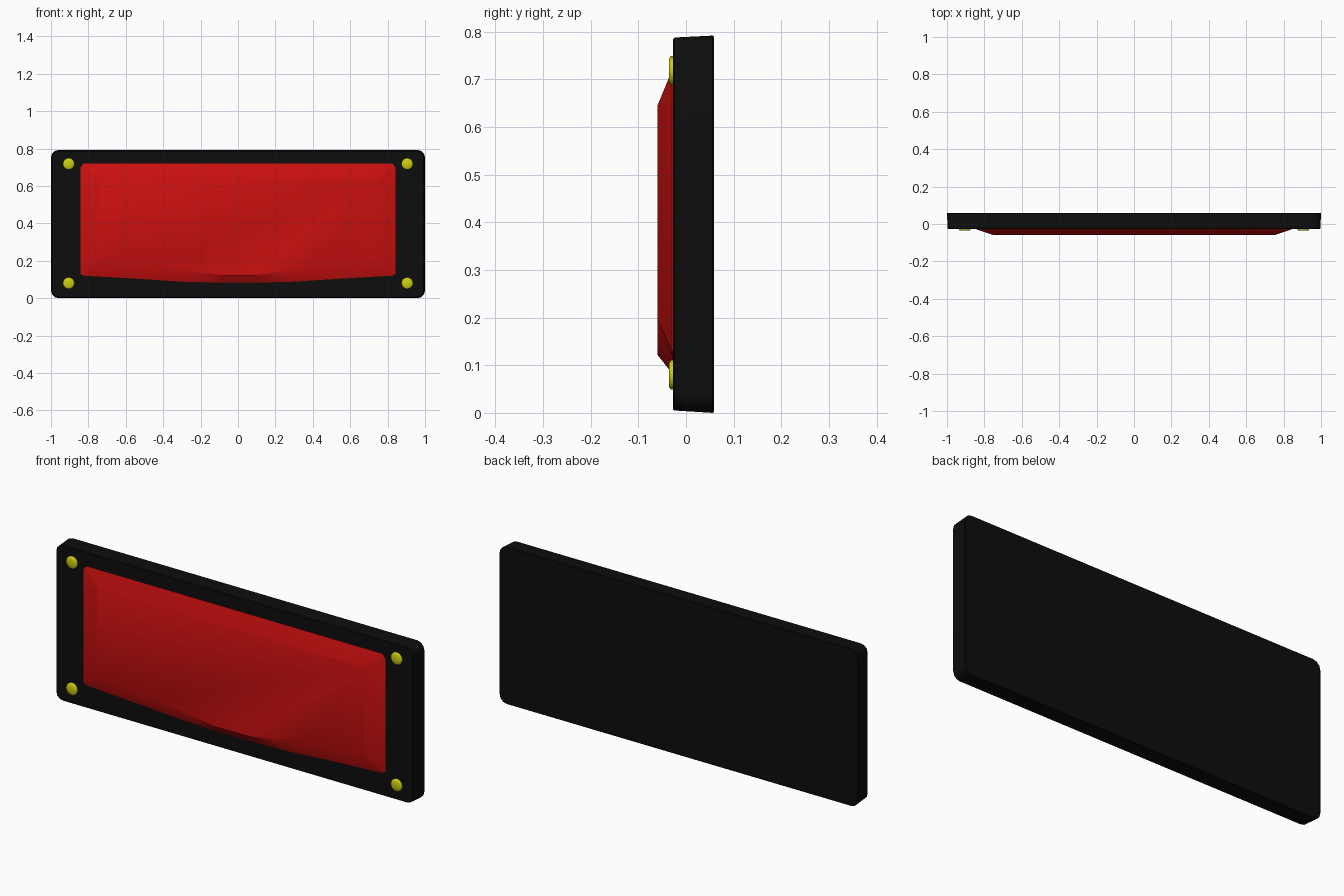
import bpy, bmesh, math
from mathutils import Vector

cube = bpy.data.objects.get("Cube")
if cube:
    bpy.data.objects.remove(cube, do_unlink=True)


def material(name, color):
    m = bpy.data.materials.new(name)
    m.use_nodes = True
    m.diffuse_color = (*color, 1)
    m.node_tree.nodes["Principled BSDF"].inputs["Base Color"].default_value = (*color, 1)
    return m


black = material("black", (0.004, 0.004, 0.004))
red = material("red", (0.62, 0.005, 0.005))
yellow = material("yellow", (0.62, 0.62, 0.005))


def loft(name, rings, mat, angle=30):
    """Skin matching (x, z) outlines placed at their y depths, capped at both ends."""
    bm = bmesh.new()
    loops = [[bm.verts.new((x, y, z)) for x, z in pts] for y, pts in rings]
    for a, b in zip(loops, loops[1:]):
        for i in range(len(a)):
            j = (i + 1) % len(a)
            bm.faces.new((a[i], a[j], b[j], b[i]))
    bm.faces.new(loops[0])
    bm.faces.new(loops[-1])
    bmesh.ops.recalc_face_normals(bm, faces=bm.faces)
    mesh = bpy.data.meshes.new(name)
    bm.to_mesh(mesh)
    bm.free()
    mesh.materials.append(mat)
    obj = bpy.data.objects.new(name, mesh)
    bpy.context.collection.objects.link(obj)
    bpy.ops.object.select_all(action="DESELECT")
    obj.select_set(True)
    bpy.context.view_layer.objects.active = obj
    bpy.ops.object.shade_smooth_by_angle(angle=math.radians(angle))
    return obj


def rounded(half_x, low, high, r, steps=3):
    """Rounded rectangle outline."""
    pts = []
    for k, (sx, z) in enumerate([(1, high - r), (-1, high - r), (-1, low + r), (1, low + r)]):
        for i in range(steps + 1):
            a = math.pi / 2 * (k + i / steps)
            pts.append((sx * (half_x - r) + r * math.cos(a), z + r * math.sin(a)))
    return pts


def mirrored(half):
    """Complete an outline from its right half, listed top to bottom."""
    return half + [(-x, z) for x, z in reversed(half)]


# Backing plate, slightly tapered towards the front
loft("backing_plate", [
    (-0.027, rounded(0.993, 0.007, 0.785, 0.035)),
    (-0.024, rounded(0.996, 0.005, 0.788, 0.037)),
    (0.056, rounded(1.0, 0.0, 0.792, 0.04)),
    (0.059, rounded(0.997, 0.003, 0.789, 0.038)),
], black)

# Raised panel with sloping borders and a sagging lower edge
outer = mirrored([(0.825, 0.72), (0.842, 0.70), (0.842, 0.13), (0.825, 0.12),
                  (0.56, 0.105), (0.3, 0.088), (0.1, 0.083)])
inner = mirrored([(0.74, 0.645), (0.745, 0.635), (0.748, 0.196), (0.74, 0.2),
                  (0.4, 0.17), (0.22, 0.14), (0.08, 0.122)])
loft("raised_panel", [(-0.025, outer), (-0.029, outer), (-0.06, inner)], red)

# Corner bolts
for x, side in ((0.905, "left"), (-0.905, "right")):
    for z, level in ((0.08, "lower"), (0.718, "upper")):
        def ring(r):
            return [(x + r * math.cos(i * math.pi / 8), z + r * math.sin(i * math.pi / 8))
                    for i in range(16)]
        loft(f"{level}_{side}_bolt",
             [(-0.025, ring(0.031)), (-0.032, ring(0.031)), (-0.036, ring(0.024))], yellow, 60)
